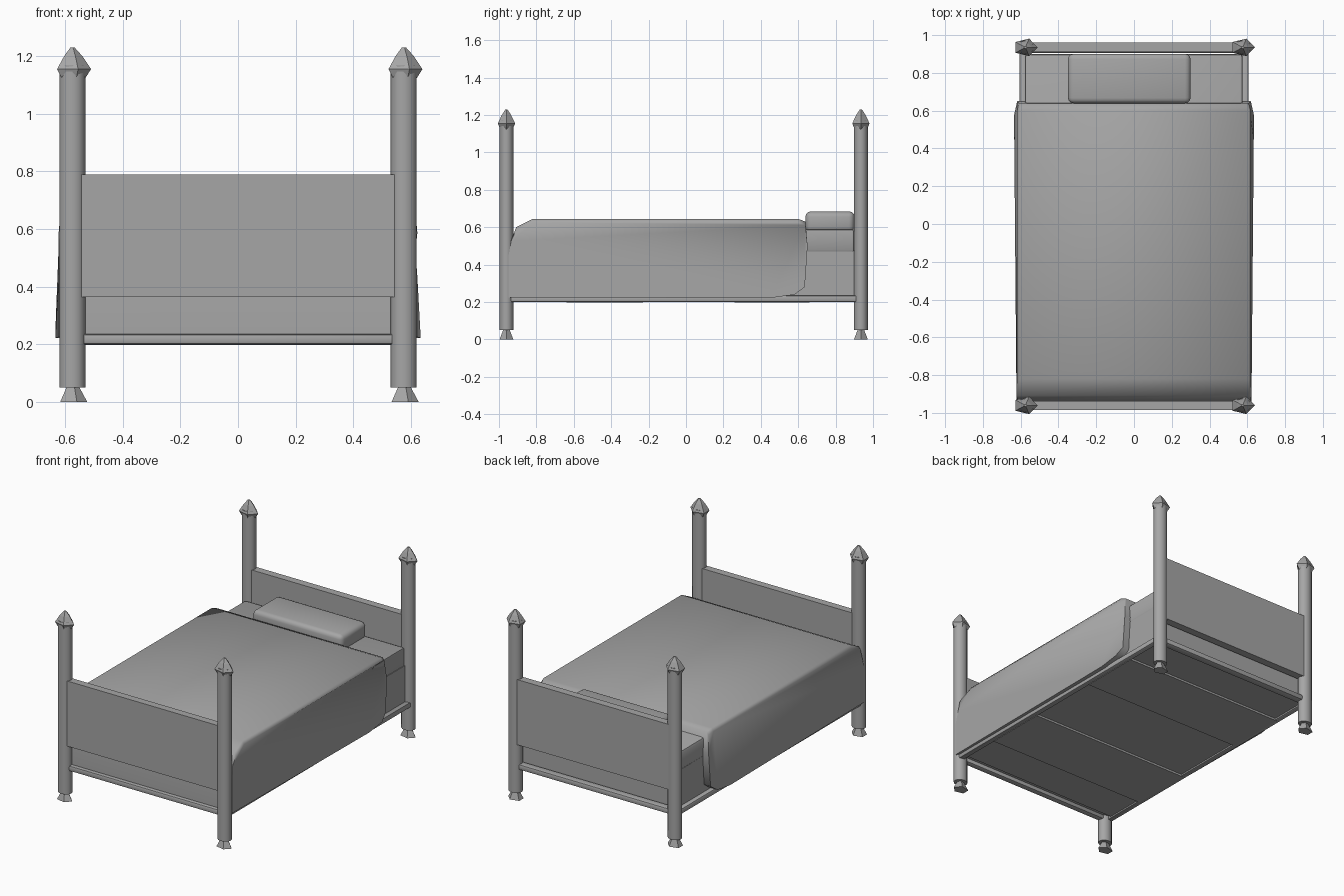
import bpy, bmesh, math
from mathutils import Vector

if "Cube" in bpy.data.objects:
    bpy.data.objects.remove(bpy.data.objects["Cube"])

# One mid-grey finish for every part
grey = bpy.data.materials.new("mid_grey")
grey.diffuse_color = (0.38, 0.38, 0.38, 1)
grey.use_nodes = True
grey.node_tree.nodes["Principled BSDF"].inputs["Base Color"].default_value = grey.diffuse_color


def finish(name, bm, smooth=True, angle=40):
    bmesh.ops.recalc_face_normals(bm, faces=bm.faces)
    me = bpy.data.meshes.new(name)
    bm.to_mesh(me)
    bm.free()
    me.materials.append(grey)
    ob = bpy.data.objects.new(name, me)
    bpy.context.collection.objects.link(ob)
    if smooth:
        bpy.ops.object.select_all(action='DESELECT')
        ob.select_set(True)
        bpy.context.view_layer.objects.active = ob
        bpy.ops.object.shade_smooth_by_angle(angle=math.radians(angle))
    return ob


def box(name, x, y, z, bevel=0.0, segments=2):
    bm = bmesh.new()
    bmesh.ops.create_cube(bm, size=1)
    for v in bm.verts:
        v.co = Vector([(a + b) / 2 + c * (b - a) for c, (a, b) in zip(v.co, (x, y, z))])
    if bevel:
        bmesh.ops.bevel(bm, geom=bm.edges[:], offset=bevel, segments=segments,
                        profile=0.5, affect='EDGES')
    return finish(name, bm)


def bridge(bm, rings):
    # skin a stack of vertex rings and cap both ends
    n = len(rings[0])
    for a, b in zip(rings, rings[1:]):
        for i in range(n):
            j = (i + 1) % n
            bm.faces.new((a[i], a[j], b[j], b[i]))
    bm.faces.new(rings[0])
    bm.faces.new(rings[-1])


def lathe(name, profile, x, y, sides, sy=1.0, smooth=True):
    bm = bmesh.new()
    bridge(bm, [[bm.verts.new((x + r * math.cos(2 * math.pi * i / sides),
                               y + sy * r * math.sin(2 * math.pi * i / sides), z))
                 for i in range(sides)] for r, z in profile])
    return finish(name, bm, smooth)


# Four posts with faceted finials and small flared feet
for end, y in (("front", -0.96), ("back", 0.935)):
    for side, x in (("left", -0.575), ("right", 0.575)):
        tag = f"{end}_{side}"
        lathe(f"{tag}_post", [(0.045, 0.05), (0.045, 1.17)], x, y, 12, 0.84)
        lathe(f"{tag}_finial", [(0.04, 1.115), (0.065, 1.155), (0.035, 1.2), (0.008, 1.23)],
              x, y, 5, 0.75, smooth=False)
        lathe(f"{tag}_foot", [(0.052, 0.0), (0.025, 0.05)], x, y, 5, 0.75, smooth=False)

# End boards and low cross rails
box("footboard", (-0.55, 0.55), (-0.985, -0.937), (0.365, 0.79))
box("headboard", (-0.55, 0.55), (0.912, 0.962), (0.365, 0.79))
box("front_rail", (-0.55, 0.55), (-0.975, -0.935), (0.2, 0.235), 0.008)
box("back_rail", (-0.55, 0.55), (0.905, 0.955), (0.2, 0.235), 0.008)

# Long side rails, tucked under the blanket hem
for side, s in (("left", -1), ("right", 1)):
    box(f"{side}_side_rail", sorted((s * 0.57, s * 0.607)), (-0.95, 0.93), (0.2, 0.235), 0.008)

# Base, mattress and the slats underneath
box("bed_base", (-0.575, 0.575), (-0.9, 0.9), (0.21, 0.47))
box("mattress", (-0.578, 0.575), (-0.88, 0.9), (0.465, 0.59), 0.015)
for i, (a, b) in enumerate(((-0.64, -0.23), (0.26, 0.66))):
    box(f"slat_{i + 1}", (-0.58, 0.58), (a, b), (0.197, 0.212))

# Blanket: side profile (y, z) extruded across, flaring slightly toward the hem
profile = [(-0.95, 0.225), (-0.95, 0.44), (-0.935, 0.53), (-0.908, 0.6), (-0.82, 0.645),
           (0.6, 0.645), (0.638, 0.63), (0.65, 0.5), (0.635, 0.28), (0.58, 0.24), (0.45, 0.222)]
bm = bmesh.new()
rings = []
for fx, edge in [(-1, 1), (-0.98, 0), (0.98, 0), (1, 1)]:
    ring = []
    for y, z in profile:
        flare = 0.015 * min(1, (0.645 - z) / 0.2)
        nip = 0.012 if y < -0.93 or y > 0.62 else 0
        drop = edge * 0.02 * max(0, (z - 0.5) / 0.145)
        ring.append(bm.verts.new((fx * (0.619 + flare - nip), y, z - drop)))
    rings.append(ring)
bridge(bm, rings)
finish("blanket", bm, angle=60)

# Pillow: soft box, narrowing and thinning slightly toward its ends
pillow = box("pillow", (-0.35, 0.3), (0.63, 0.91), (0.575, 0.7), 0.03, 3)
for v in pillow.data.vertices:
    e = abs(v.co.x + 0.025) / 0.325
    v.co.y = 0.77 + (v.co.y - 0.77) * (1 - 0.08 * e ** 2)
    v.co.z = 0.575 + (v.co.z - 0.575) * (1 - 0.15 * e ** 2)
